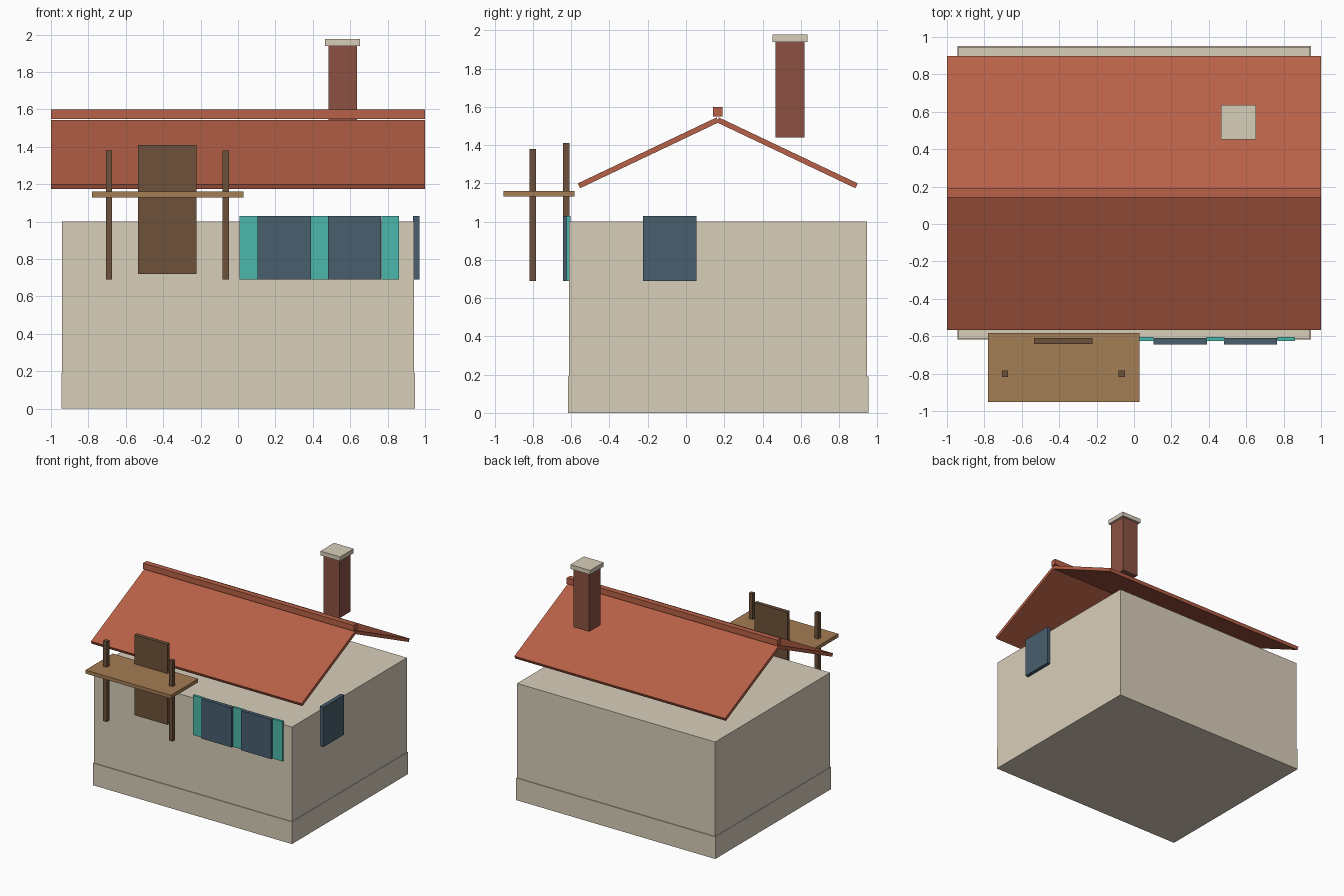
import bpy
import bmesh
from math import atan2, hypot
from mathutils import Matrix, Vector

if "Cube" in bpy.data.objects:
    bpy.data.objects.remove(bpy.data.objects["Cube"])


def material(name, *srgb):
    """Make a flat material from display colour values."""
    linear = [((c + 0.055) / 1.055) ** 2.4 for c in srgb] + [1]
    mat = bpy.data.materials.new(name)
    mat.use_nodes = True
    mat.diffuse_color = linear
    node = mat.node_tree.nodes["Principled BSDF"]
    node.inputs["Base Color"].default_value = linear
    node.inputs["Roughness"].default_value = 0.9
    return mat


plaster = material("pale_plaster", 0.85, 0.81, 0.73)
tile = material("terracotta_tile", 0.72, 0.38, 0.28)
brick = material("dark_brick", 0.55, 0.32, 0.26)
dark_wood = material("dark_wood", 0.43, 0.32, 0.23)
light_wood = material("light_wood", 0.64, 0.49, 0.33)
glass = material("blue_glass", 0.28, 0.37, 0.43)
teal = material("teal_paint", 0.30, 0.72, 0.67)


def box(name, x, y, z, mat, tilt=0):
    """Box from (min, max) ranges, optionally tilted about x at its centre."""
    ranges = (x, y, z)
    size = Vector([b - a for a, b in ranges])
    centre = Vector([(a + b) / 2 for a, b in ranges])
    bm = bmesh.new()
    bmesh.ops.create_cube(bm, size=1, matrix=Matrix.Diagonal(size).to_4x4())
    mesh = bpy.data.meshes.new(name)
    bm.to_mesh(mesh)
    bm.free()
    mesh.materials.append(mat)
    obj = bpy.data.objects.new(name, mesh)
    obj.location = centre
    obj.rotation_euler.x = tilt
    bpy.context.collection.objects.link(obj)
    return obj


# Walls and plinth
box("walls", (-0.94, 0.94), (-0.612, 0.947), (0, 1), plaster)
box("plinth", (-0.945, 0.945), (-0.618, 0.953), (0, 0.19), plaster)

# Two roof slopes mirrored about the ridge, with a ridge cap
ridge_y, run, rise, thick = 0.166, 0.726, 0.345, 0.028
half = hypot(run, rise) / 2
mid_z = 1.187 + rise / 2
for name, side in (("front_roof", -1), ("back_roof", 1)):
    mid_y = ridge_y + side * run / 2
    box(name, (-1, 1), (mid_y - half, mid_y + half),
        (mid_z - thick / 2, mid_z + thick / 2), tile, -side * atan2(rise, run))
box("ridge_cap", (-1, 1), (ridge_y - 0.024, ridge_y + 0.024), (1.55, 1.6), tile)

# Chimney
box("chimney", (0.485, 0.635), (0.467, 0.62), (1.44, 1.94), brick)
box("chimney_cap", (0.466, 0.653), (0.452, 0.636), (1.94, 1.977), plaster)

# Door and porch
box("door", (-0.535, -0.222), (-0.642, -0.61), (0.72, 1.41), dark_wood)
box("porch_roof", (-0.78, 0.03), (-0.953, -0.583), (1.13, 1.16), light_wood)
for name, x in (("right_post", -0.69), ("left_post", -0.065)):
    box(name, (x - 0.017, x + 0.017), (-0.817, -0.783), (0.69, 1.38), dark_wood)

# Front windows between shutters, and the side window
opening = (0.69, 1.03)
for i, x in enumerate((0.247, 0.622)):
    box(f"front_window_{i + 1}", (x - 0.142, x + 0.142), (-0.643, -0.61), opening, glass)
for i, x in enumerate((0.057, 0.435, 0.814)):
    box(f"shutter_{i + 1}", (x - 0.048, x + 0.048), (-0.626, -0.605), opening, teal)
box("side_window", (0.935, 0.97), (-0.224, 0.055), opening, glass)
